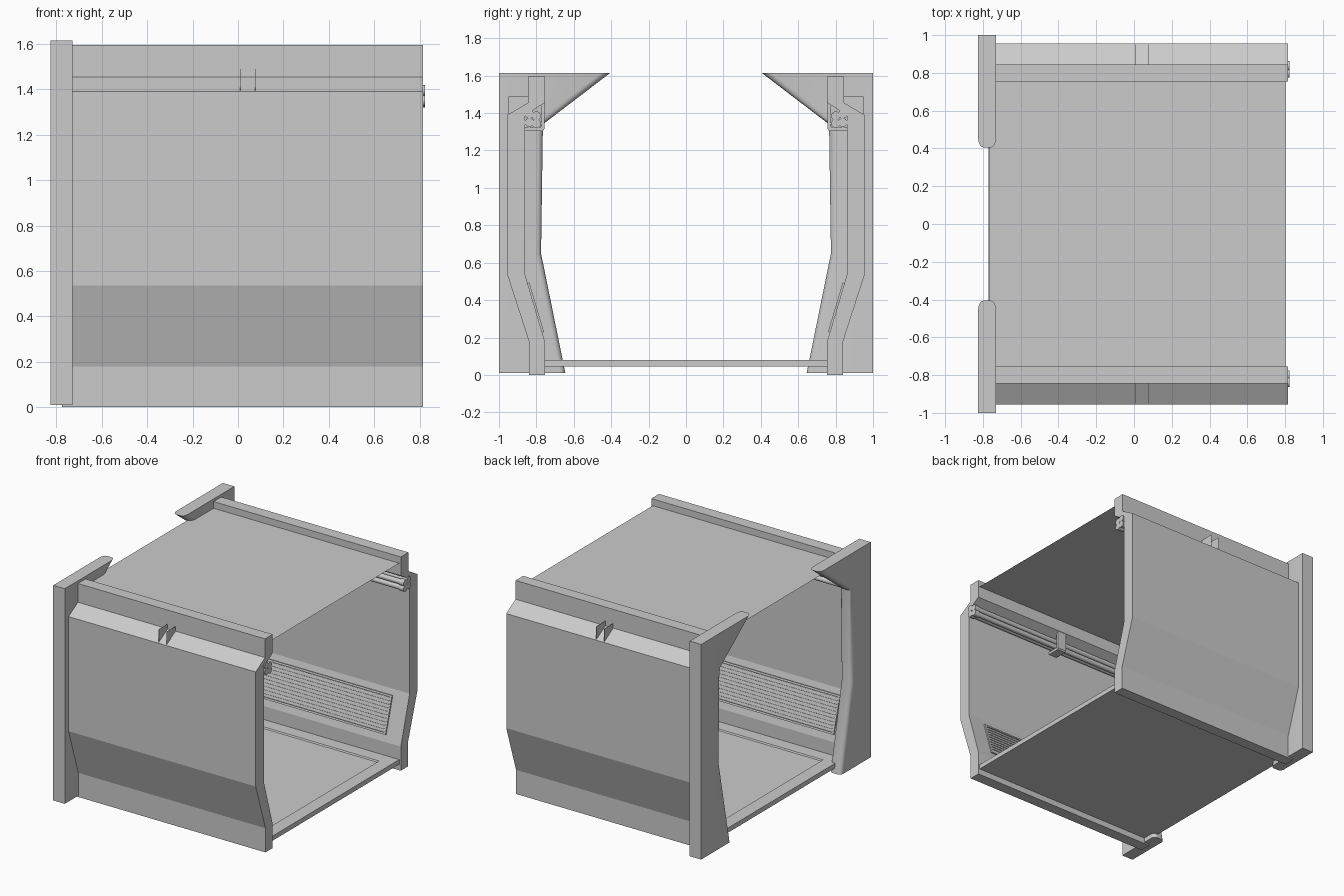
import bpy, bmesh, math
from mathutils import Vector

cube = bpy.data.objects.get("Cube")
if cube:
    bpy.data.objects.remove(cube, do_unlink=True)

grey = bpy.data.materials.new("plain_grey")
grey.use_nodes = True
COLOUR = (0.6, 0.6, 0.6, 1)
grey.diffuse_color = COLOUR
grey.node_tree.nodes["Principled BSDF"].inputs["Base Color"].default_value = COLOUR


def finish(name, bm, smooth=False, recalc=True):
    if recalc:
        bmesh.ops.recalc_face_normals(bm, faces=bm.faces)
    mesh = bpy.data.meshes.new(name)
    bm.to_mesh(mesh)
    bm.free()
    mesh.materials.append(grey)
    obj = bpy.data.objects.new(name, mesh)
    bpy.context.collection.objects.link(obj)
    if smooth:
        bpy.ops.object.select_all(action="DESELECT")
        obj.select_set(True)
        bpy.context.view_layer.objects.active = obj
        bpy.ops.object.shade_smooth_by_angle(angle=math.radians(35))
    return obj


def prism(bm, profile, x0, x1):
    """Extrude a (y, z) outline along x."""
    face = bm.faces.new([bm.verts.new((x0, y, z)) for y, z in profile])
    out = bmesh.ops.extrude_face_region(bm, geom=[face])
    verts = [v for v in out["geom"] if isinstance(v, bmesh.types.BMVert)]
    bmesh.ops.translate(bm, vec=(x1 - x0, 0, 0), verts=verts)


def tube(bm, y, z, radius, x0, x1, sides=16):
    ring = [(y + radius * math.cos(math.tau * i / sides),
             z + radius * math.sin(math.tau * i / sides)) for i in range(sides)]
    prism(bm, ring, x0, x1)


# Half outlines as (distance from centre line, height)
WALL = [(0.845, 1.595), (0.845, 1.455), (0.955, 1.39), (0.955, 0.535),
        (0.84, 0.18), (0.84, 0), (0.755, 0), (0.755, 0.18),
        (0.86, 0.535), (0.86, 1.39), (0.755, 1.455), (0.755, 1.595)]
INNER = [(0.405, 1.615), (0.765, 1.34), (0.775, 0.65), (0.645, 0.01)]
FRAME = [(1, 0.01), (1, 1.615)] + INNER
CLIP = [(0.865, 1.305), (0.765, 1.305), (0.757, 1.315), (0.757, 1.455),
        (0.775, 1.445), (0.775, 1.325), (0.865, 1.325)]
FIN = [(0.95, 1.392), (0.95, 1.49), (0.845, 1.49), (0.845, 1.455)]


def side(label, s):
    def flip(points):
        return [(s * y, z) for y, z in points]

    # Wall panel
    bm = bmesh.new()
    prism(bm, flip(WALL), -0.775, 0.815)
    finish(label + "_wall", bm)

    # End frame, with its room-side edges rounded
    bm = bmesh.new()
    prism(bm, flip(FRAME), -0.825, -0.73)
    path = [Vector(p) for p in INNER]

    def on_path(v):
        return any((Vector((abs(v.co.y), v.co.z)) - p).length < 0.001 for p in path)
    edges = [e for e in bm.edges if all(on_path(v) for v in e.verts)
             and abs(e.verts[0].co.x - e.verts[1].co.x) < 0.001
             and abs(e.verts[0].co.z - e.verts[1].co.z) < 1.5]
    bmesh.ops.bevel(bm, geom=edges, offset=0.03, segments=5, profile=0.5, affect="EDGES")
    finish(label + "_end_frame", bm, smooth=True)

    # Pipes with end collars under the wall shoulder
    bm = bmesh.new()
    for y, z in [(0.838, 1.395), (0.8, 1.385), (0.838, 1.35), (0.8, 1.345)]:
        tube(bm, s * y, z, 0.019, -0.75, 0.815)
        tube(bm, s * y, z, 0.024, 0.785, 0.823)
    finish(label + "_pipes", bm, smooth=True)

    # Clip holding the pipes
    bm = bmesh.new()
    prism(bm, flip(CLIP), 0.0, 0.07)
    finish(label + "_pipe_clip", bm)

    # Two thin fins on the outer shoulder
    bm = bmesh.new()
    for x in (0.01, 0.075):
        prism(bm, flip(FIN), x - 0.001, x + 0.001)
    finish(label + "_fins", bm)

    # Grille on the sloping lower wall: a rim around horizontal slats
    low, high = Vector((0.755, 0.18)), Vector((0.86, 0.535))
    along = (high - low).normalized()
    out = Vector((-along.y, along.x))

    def strip(bm, a, b, x0, x1, depth):
        p, q = low + along * a, low + along * b
        prism(bm, flip([p, q, q + out * depth, p + out * depth]), x0, x1)

    start, end, half, rim = 0.05, 0.325, 0.685, 0.014
    bm = bmesh.new()
    strip(bm, start, start + rim, -half, half, 0.01)
    strip(bm, end - rim, end, -half, half, 0.01)
    for x in (-half, half - rim):
        strip(bm, start + rim, end - rim, x, x + rim, 0.01)
    finish(label + "_grille_rim", bm)
    bm = bmesh.new()
    count = 10
    pitch = (end - start - 2 * rim) / count
    for i in range(count):
        a = start + rim + i * pitch
        strip(bm, a + pitch * 0.15, a + pitch * 0.85, rim - half, half - rim, 0.005)
    finish(label + "_grille_slats", bm)


side("front", -1)
side("back", 1)

# Floor slab with a shallow inset field
bm = bmesh.new()
prism(bm, [(-0.757, 0.045), (0.757, 0.045), (0.757, 0.08), (-0.757, 0.08)], -0.77, 0.803)
bmesh.ops.recalc_face_normals(bm, faces=bm.faces)
top = max(bm.faces, key=lambda f: f.calc_center_median().z)
bmesh.ops.inset_region(bm, faces=[top], thickness=0.14)
bmesh.ops.inset_region(bm, faces=[top], thickness=0.008, depth=-0.01)
finish("floor", bm)

# Ceiling sheet
bm = bmesh.new()
bm.faces.new([bm.verts.new((x, y, 1.545)) for x, y in
              [(-0.765, -0.757), (0.803, -0.757), (0.803, 0.757), (-0.765, 0.757)]])
finish("ceiling", bm, recalc=False)
